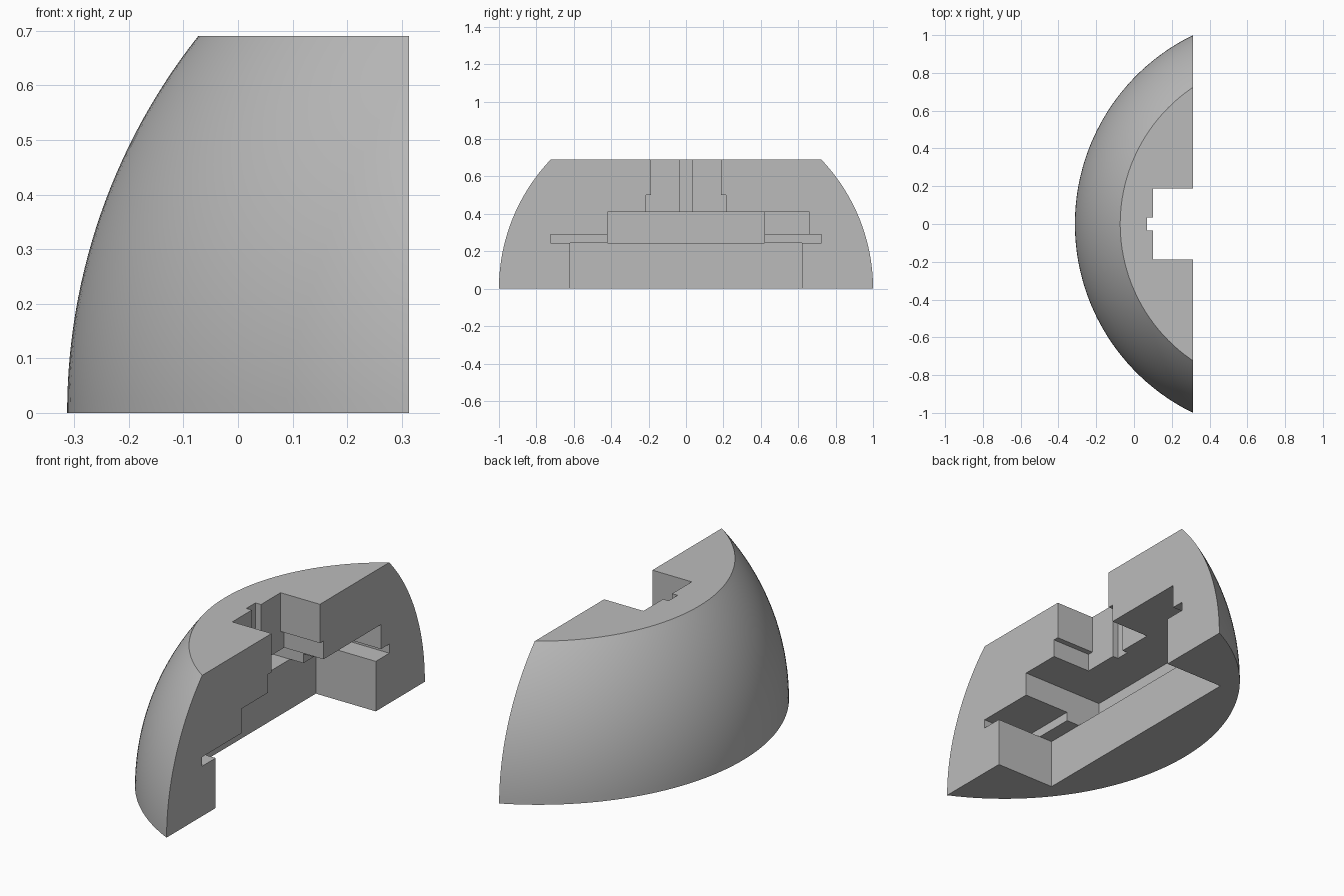
import bpy, bmesh, math
from mathutils import Matrix

cube = bpy.data.objects.get("Cube")
if cube:
    bpy.data.objects.remove(cube, do_unlink=True)

RADIUS, CENTER_X, FACE_X, HEIGHT = 1.112, 0.799, 0.313, 0.69
SEGMENTS, RINGS = 192, 28

grey = bpy.data.materials.new("plain_grey")
grey.use_nodes = True
colour = (0.5, 0.5, 0.5, 1)
grey.diffuse_color = colour
grey.node_tree.nodes["Principled BSDF"].inputs["Base Color"].default_value = colour


def add_object(name, bm):
    mesh = bpy.data.meshes.new(name)
    bm.to_mesh(mesh)
    bm.free()
    mesh.materials.append(grey)
    obj = bpy.data.objects.new(name, mesh)
    bpy.context.collection.objects.link(obj)
    return obj


def box(name, x0, y0, y1, z0, z1):
    """Box cutter reaching from depth x0 out past the flat face."""
    x1 = FACE_X + 0.1
    bm = bmesh.new()
    bmesh.ops.create_cube(bm, size=1)
    for v in bm.verts:
        v.co = (x1 if v.co.x > 0 else x0,
                y1 if v.co.y > 0 else y0,
                z1 if v.co.z > 0 else z0)
    obj = add_object(name, bm)
    obj.hide_render = True
    return obj


# Spherical shell segment: spin an arc, cap it, slice off the open side
bm = bmesh.new()
top_angle = math.asin(HEIGHT / RADIUS)
arc = []
for i in range(RINGS + 1):
    a = top_angle * i / RINGS
    arc.append(bm.verts.new((CENTER_X - RADIUS * math.cos(a), 0, RADIUS * math.sin(a))))
edges = [bm.edges.new(pair) for pair in zip(arc, arc[1:])]
bmesh.ops.spin(bm, geom=arc + edges, cent=(CENTER_X, 0, 0), axis=(0, 0, 1),
               angle=math.tau, steps=SEGMENTS)
bmesh.ops.remove_doubles(bm, verts=bm.verts[:], dist=1e-4)
for f in bm.faces:
    f.smooth = True
rims = [e for e in bm.edges if e.is_boundary]
for f in bmesh.ops.holes_fill(bm, edges=rims, sides=0)["faces"]:
    f.smooth = False
cut = bmesh.ops.bisect_plane(bm, geom=bm.verts[:] + bm.edges[:] + bm.faces[:],
                             plane_co=(FACE_X, 0, 0), plane_no=(1, 0, 0),
                             clear_outer=True)
rim = [e for e in bm.edges if e.is_boundary]
for f in bmesh.ops.holes_fill(bm, edges=rim, sides=0)["faces"]:
    f.smooth = False
bmesh.ops.recalc_face_normals(bm, faces=bm.faces[:])
body = add_object("dome_segment", bm)

# Recesses in the flat side
LEDGE, CEILING = 0.245, 0.41
cutters = [
    box("bottom_notch", -0.012, -0.62, 0.62, -0.1, LEDGE),
    box("main_pocket", -0.137, -0.42, 0.42, LEDGE, CEILING),
    box("low_slot", 0.06, -0.725, 0.725, LEDGE, 0.29),
    box("side_pocket", 0.11, 0.3, 0.66, 0.27, CEILING),
    box("wide_channel", 0.10, -0.215, 0.215, 0.35, 0.5),
    box("top_channel", 0.10, -0.187, 0.187, 0.45, 0.8),
    box("centre_groove", 0.07, -0.035, 0.035, 0.35, 0.8),
]
bpy.context.view_layer.objects.active = body
for cutter in cutters:
    mod = body.modifiers.new(cutter.name, 'BOOLEAN')
    mod.operation = 'DIFFERENCE'
    mod.solver = 'EXACT'
    mod.object = cutter
    bpy.ops.object.modifier_apply(modifier=mod.name)
for cutter in cutters:
    bpy.data.objects.remove(cutter, do_unlink=True)
